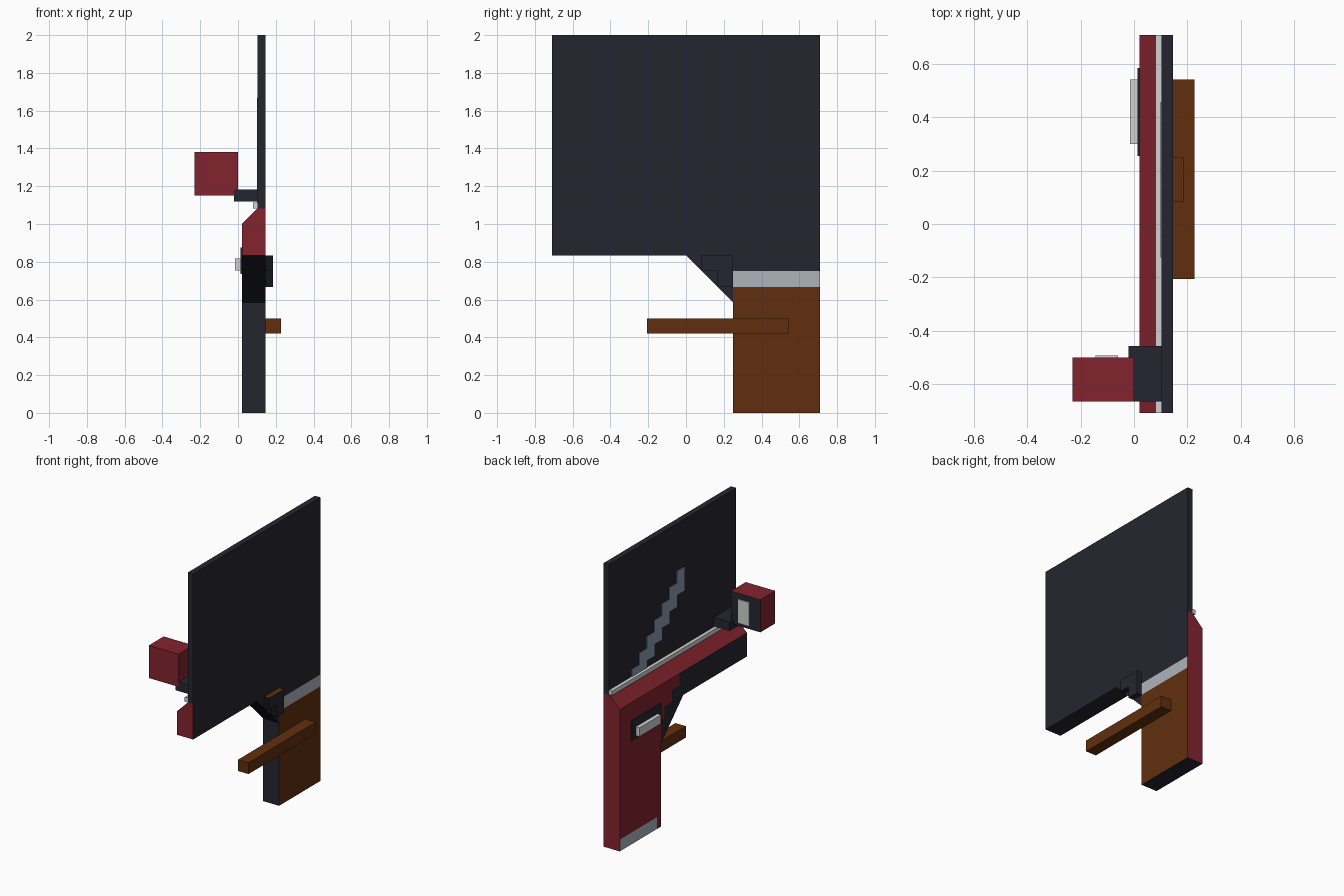
import bpy, bmesh
from mathutils import Vector

cube = bpy.data.objects.get("Cube")
if cube:
    bpy.data.objects.remove(cube, do_unlink=True)

U = 1 / 12                      # colour cell size
X0, X1, YE = 0.0208, 0.1458, 0.7083   # body sides and half length


def material(name, rgb):
    lin = [((c / 255 + 0.055) / 1.055) ** 2.4 for c in rgb] + [1]
    m = bpy.data.materials.new(name)
    m.use_nodes = True
    m.diffuse_color = lin
    bsdf = next(n for n in m.node_tree.nodes if n.type == 'BSDF_PRINCIPLED')
    bsdf.inputs["Base Color"].default_value = lin
    return m


MATS = [material("dark_slate", (37, 37, 48)), material("deep_red", (132, 36, 47)),
        material("brown", (97, 47, 14)), material("grey", (174, 180, 188)),
        material("pale_grey", (208, 212, 212)), material("blue_grey", (137, 154, 180)),
        material("near_black", (21, 22, 26))]
DARK, RED, BROWN, GREY, PALE, BLUE, BLACK = range(7)


def finish(name, bm, rule):
    """Turn a bmesh into an object; rule gives a colour index from face centre and normal."""
    bmesh.ops.recalc_face_normals(bm, faces=bm.faces)
    bm.normal_update()
    used = []
    for f in bm.faces:
        i = rule(f.calc_center_median(), f.normal) if callable(rule) else rule
        if i not in used:
            used.append(i)
        f.material_index = used.index(i)
    me = bpy.data.meshes.new(name)
    bm.to_mesh(me)
    bm.free()
    for i in used:
        me.materials.append(MATS[i])
    ob = bpy.data.objects.new(name, me)
    bpy.context.scene.collection.objects.link(ob)
    return ob


def slab(profile, x0, x1):
    """Extrude a (y, z) outline along x."""
    bm = bmesh.new()
    face = bm.faces.new([bm.verts.new((x0, y, z)) for y, z in profile])
    out = bmesh.ops.extrude_face_region(bm, geom=[face])
    verts = [g for g in out["geom"] if isinstance(g, bmesh.types.BMVert)]
    bmesh.ops.translate(bm, verts=verts, vec=(x1 - x0, 0, 0))
    return bm


def box(name, x, y, z, rule):
    outline = [(y[0], z[0]), (y[1], z[0]), (y[1], z[1]), (y[0], z[1])]
    return finish(name, slab(outline, *x), rule)


def cut(bm, co, no, trim=False):
    out = bmesh.ops.bisect_plane(bm, geom=bm.verts[:] + bm.edges[:] + bm.faces[:],
                                 plane_co=co, plane_no=no, clear_outer=trim)
    if trim:
        edges = [g for g in out["geom_cut"] if isinstance(g, bmesh.types.BMEdge)]
        bmesh.ops.edgeloop_fill(bm, edges=edges)


# Body: long bar with a grip, chamfered along its top edge
body = slab([(-YE, 10 * U), (0, 10 * U), (0.25, 7 * U), (0.25, 0),
             (YE, 0), (YE, 13 * U), (-YE, 13 * U)], X0, X1)
cut(body, (X0, 0, 1), Vector((-1, 0, 1)).normalized(), trim=True)
for y in (U / 2, 1.5 * U, 2.5 * U, 0.25, 3.5 * U):
    cut(body, (0, y, 0), (0, 1, 0))
for k in (1, 8, 9, 10, 11):
    cut(body, (0, 0, k * U), (0, 0, 1))


def body_colour(c, n):
    if n.x > 0.9:
        if c.y < 0.25 or c.z > 9 * U:
            return DARK
        return GREY if c.z > 8 * U else BROWN
    if n.x < -0.9:
        if c.y > 3.5 * U and c.z < U:
            return GREY
        stepped = any(c.y > (s + 0.5) * U and c.z > (11 - s) * U for s in range(3))
        return RED if c.y > 0.25 or stepped else DARK
    if n.y > 0.9 or n.z > 0.5:
        return RED
    if n.y < -0.9:
        return RED if c.y < -0.7 else DARK
    return DARK if n.z < -0.9 else BLACK


finish("body", body, body_colour)

# Tall upright panel and the rail at its foot
box("panel", (0.104, X1), (-YE, YE), (13 * U, 2), DARK)
box("rail", (0.08, 0.104), (-YE, YE), (13 * U, 1.115), PALE)

# Rising stepped stripe painted on the inner side of the panel
for k in range(3, 10):
    top = YE - k * U
    box("stripe_step", (0.1, 0.104), (top - U, top), ((k + 9) * U + (0.033 if k == 3 else 0),
                                                     (k + 11) * U), BLUE)

# Sight block on its mount
box("sight_mount", (-0.02, 0.104), (-0.665, -0.457), (1.12, 1.183), DARK)
box("sight_block", (-0.23, 0), (-0.665, -0.5), (1.15, 1.38),
    lambda c, n: DARK if n.y > 0.9 else RED)
box("sight_lens", (-0.145, -0.06), (-0.5, -0.493), (1.175, 1.34), PALE)

# Plate and bar on the inner side of the grip
box("latch_plate", (0.0125, X0), (0.255, 0.585), (0.735, 0.875), DARK)
box("latch_bar", (-0.015, 0.0125), (0.3, 0.542), (0.755, 0.817), PALE)

# Stepped bracket and long handle on the outer side
bracket = slab([(U, 9 * U), (2 * U, 9 * U), (2 * U, 8 * U), (0.25, 8 * U),
                (0.25, 10 * U), (U, 10 * U)], X1, 0.185)
finish("bracket", bracket,
       lambda c, n: BROWN if n.z > 0.9 else BLACK if n.y < -0.9 else DARK)
box("handle", (X1, 0.227), (-0.207, 0.542), (0.42, 0.5), BROWN)
